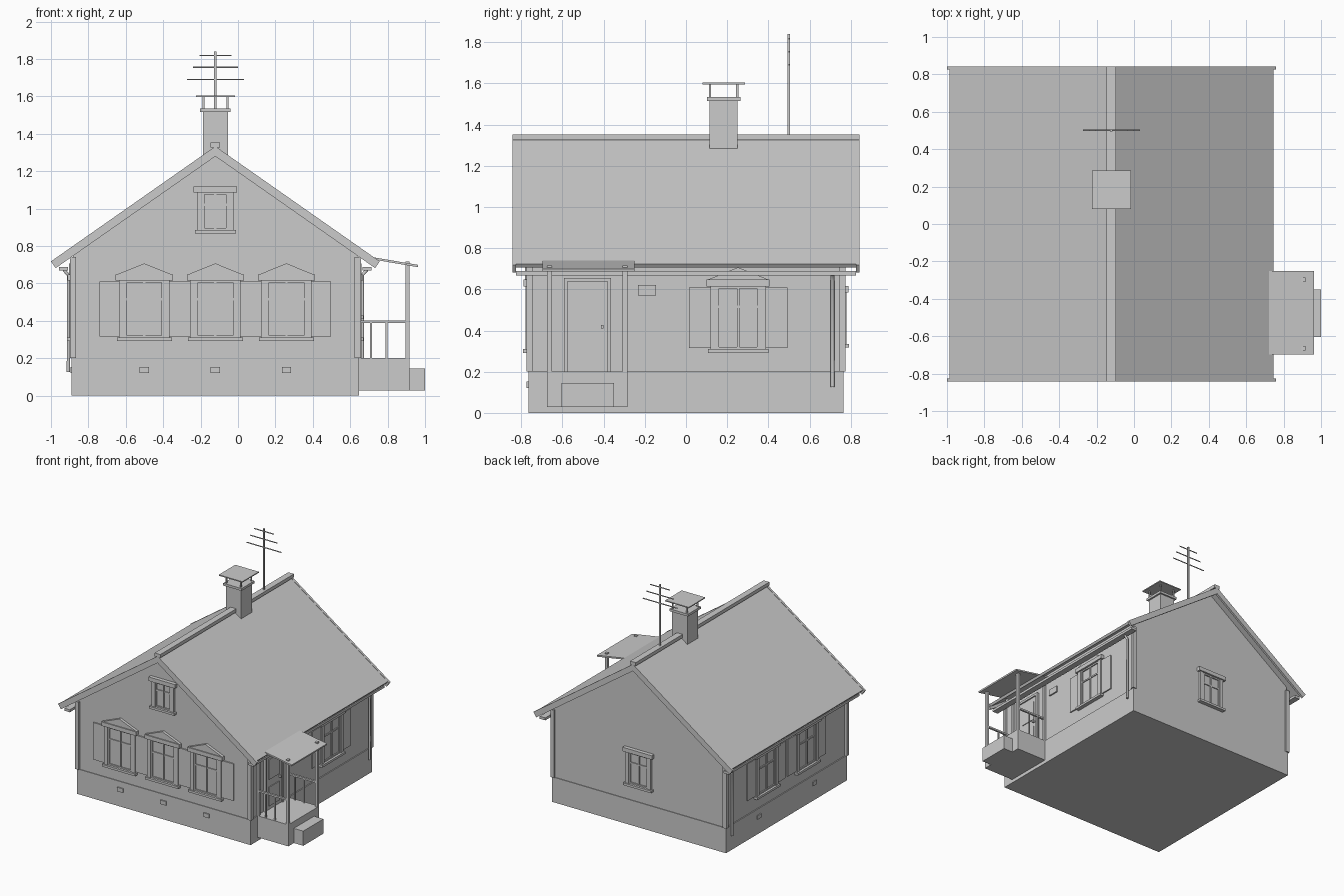
import bpy, bmesh, math
from mathutils import Matrix, Vector

if "Cube" in bpy.data.objects:
    bpy.data.objects.remove(bpy.data.objects["Cube"])

CX = -0.121            # house axis
W = 0.76               # half width of walls in x and y
SLOPE = 0.70
RIDGE = 1.33
ANG = math.atan(SLOPE)


def build(name, prisms, M=Matrix()):
    """One object from prisms: (xz profile, y0, y1)."""
    bm = bmesh.new()
    for prof, y0, y1 in prisms:
        a = [bm.verts.new((x, y0, z)) for x, z in prof]
        b = [bm.verts.new((x, y1, z)) for x, z in prof]
        bm.faces.new(a)
        bm.faces.new(b[::-1])
        n = len(prof)
        for i in range(n):
            bm.faces.new((a[i], b[i], b[(i + 1) % n], a[(i + 1) % n]))
    bmesh.ops.recalc_face_normals(bm, faces=bm.faces)
    me = bpy.data.meshes.new(name)
    bm.to_mesh(me)
    bm.free()
    ob = bpy.data.objects.new(name, me)
    ob.matrix_world = M
    bpy.context.collection.objects.link(ob)
    return ob


def box(x0, x1, y0, y1, z0, z1):
    return ([(x0, z0), (x1, z0), (x1, z1), (x0, z1)], y0, y1)


def wall_frame(side, u):
    """Local frame on a wall: x along it, -y outward, z up."""
    deg = {'front': 0, 'right': 90, 'back': 180, 'left': -90}[side]
    R = Matrix.Rotation(math.radians(deg), 4, 'Z')
    along = R @ Vector((1, 0, 0))
    out = R @ Vector((0, -1, 0))
    return Matrix.Translation(Vector((CX, 0, 0)) + along * u + out * W) @ R


def tube(name, pts, r):
    cu = bpy.data.curves.new(name, 'CURVE')
    cu.dimensions = '3D'
    cu.bevel_depth = r
    cu.bevel_resolution = 1
    cu.use_fill_caps = True
    sp = cu.splines.new('POLY')
    sp.points.add(len(pts) - 1)
    for p, q in zip(sp.points, pts):
        p.co = (*q, 1)
    ob = bpy.data.objects.new(name, cu)
    bpy.context.collection.objects.link(ob)


def window(name, M, hw, z0, z1, c, zm, fancy):
    """Casing, sill, header, glazing; fancy adds pediment and shutters."""
    o = hw + 0.018
    parts = [box(-hw, -hw + c, -0.02, 0, z0, z1), box(hw - c, hw, -0.02, 0, z0, z1),
             box(-o + .006, o - .006, -0.032, 0, z0 - 0.018, z0),
             box(-o, o, -0.03, 0, z1, z1 + 0.032)]
    if fancy:
        parts.append(([(-o + .005, z1 + .032), (o - .005, z1 + .032), (0, z1 + .092)], -0.022, 0))
    build(name + "_casing", parts, M)
    g, s = hw - c, 0.011
    build(name + "_sash", [
        box(-g, -g + s, -0.014, 0, z0, z1), box(g - s, g, -0.014, 0, z0, z1),
        box(-g + s, g - s, -0.014, 0, z0, z0 + s), box(-g + s, g - s, -0.014, 0, z1 - s, z1),
        box(-.006, .006, -0.013, 0, z0 + s, z1 - s), box(-g + s, g - s, -0.012, 0, zm - .006, zm + .006)], M)
    build(name + "_glass", [box(-g + s, g - s, -0.005, 0, z0 + s, z1 - s)], M)
    if fancy:
        build(name + "_shutters", [box(k - .052, k + .052, -0.01, 0, z0 + .005, z1 - .005)
                                   for k in (-.187, .187)], M)


H = Matrix.Translation((CX, 0, 0))

# foundation and gabled walls
build("foundation", [box(-.768, .768, -.765, .765, 0, .2)], H)
u = RIDGE - 0.024
build("walls", [([(-W, .2), (W, .2), (W, u - W * SLOPE), (0, u), (-W, u - W * SLOPE)], -W, W)], H)
for sx in (-1, 1):
    for sy in (-1, 1):
        x, y = sorted((sx * .745, sx * .778)), sorted((sy * .745, sy * .774))
        build("corner_board", [box(*x, *y, .2, .74)], H)


# roof slabs, barge boards, ridge cap
def slope_strip(s, length, top, thick):
    nx, nz = math.sin(ANG) * thick, math.cos(ANG) * thick
    ex, ez = length, top - length * SLOPE
    return [(0, top), (s * ex, ez), (s * (ex - nx), ez - nz), (0, top - thick / math.cos(ANG))]


for s in (-1, 1):
    build("roof_slope", [(slope_strip(s, .866, RIDGE, .02), -.838, .838)], H)
    for y0, y1 in ((-.843, -.825), (.825, .843)):
        build("barge_board", [(slope_strip(s, .879, RIDGE + .003, .044), y0, y1)], H)
build("ridge_cap", [box(-.025, .025, -.843, .843, 1.326, 1.353)], H)

# gutters and downpipes
for s in (-1, 1):
    a, b = sorted((s * .787, s * .836))
    build("gutter", [box(a, b, -.825, .825, .668, .688)], H)
    tube("downpipe", [(CX + s * .81, .712, .672), (CX + s * .786, .712, .645),
                      (CX + s * .786, .712, .125)], .01)

# windows
spots = [('front', -.38), ('front', 0), ('front', .38), ('right', .253), ('left', -.255), ('left', .255)]
for i, (side, k) in enumerate(spots):
    window(f"window_{i + 1}", wall_frame(side, k), .135, .31, .615, .031, .515, True)
window("attic_window", wall_frame('front', 0), .098, .885, 1.085, .03, 1.02, False)
window("back_window", wall_frame('back', 0), .112, .335, .585, .03, .5, False)

# foundation vents
vents = [('front', -.38), ('front', 0), ('front', .38), ('left', -.35), ('left', .35)]
for side, k in vents:
    build("vent", [box(k2 - .025, k2 + .025, -.014, 0, .12, .152) for k2 in (0,)], wall_frame(side, k))

# door with raised panels, casing and knob
D = wall_frame('right', -.478)
build("door_casing", [box(-.114, -.097, -.022, 0, .2, .655), box(.097, .114, -.022, 0, .2, .655),
                      box(-.097, .097, -.022, 0, .637, .655)], D)
build("door", [box(-.097, .097, -.012, 0, .2, .637), box(-.066, .066, -.018, -.01, .44, .6),
               box(-.066, .066, -.018, -.01, .228, .38)], D)
build("door_handle", [box(.064, .077, -.032, -.01, .41, .428)], D)
build("wall_plaque", [box(-.044, .044, -.012, 0, .57, .62)], wall_frame('right', -.19))

# porch deck, step, posts, railings, lean-to roof
build("porch_deck", [box(.64, .917, -.675, -.285, .028, .2)])
build("porch_step", [box(.917, 1.0, -.605, -.35, .028, .145)])
for y in (-.663, -.297):
    build("porch_post", [box(.895, .917, y - .012, y + .012, .2, .717)])
    build("porch_wall_post", [box(.63, .656, y - .012, y + .012, .2, .725)])
    build("porch_railing", [box(.64, .9, y - .008, y + .008, .388, .402)] +
          [box(x - .005, x + .005, y - .005, y + .005, .2, .39) for x in (.712, .793)])
build("porch_roof", [([(.65, .752), (.963, .699), (.961, .687), (.65, .74)], -.697, -.25)])

# chimney with collar and rain cover
C = Matrix.Translation((CX, .183, 0))
build("chimney", [box(-.067, .067, -.068, .068, 1.2, 1.515)], C)
build("chimney_collar", [box(-.081, .081, -.081, .081, 1.515, 1.534)], C)
build("cover_legs", [box(x - .005, x + .005, y - .005, y + .005, 1.534, 1.598)
                     for x in (-.064, .064) for y in (-.066, .066)], C)
build("chimney_cover", [box(-.104, .104, -.104, .104, 1.596, 1.604)], C)

# roof aerial
build("aerial_mast", [box(-.006, .006, -.006, .006, 1.33, 1.84)], Matrix.Translation((CX, .5, 0)))
for z, h in ((1.69, .152), (1.755, .12), (1.818, .086)):
    tube("aerial_rod", [(CX - h, .5, z), (CX + h, .5, z)], .004)
